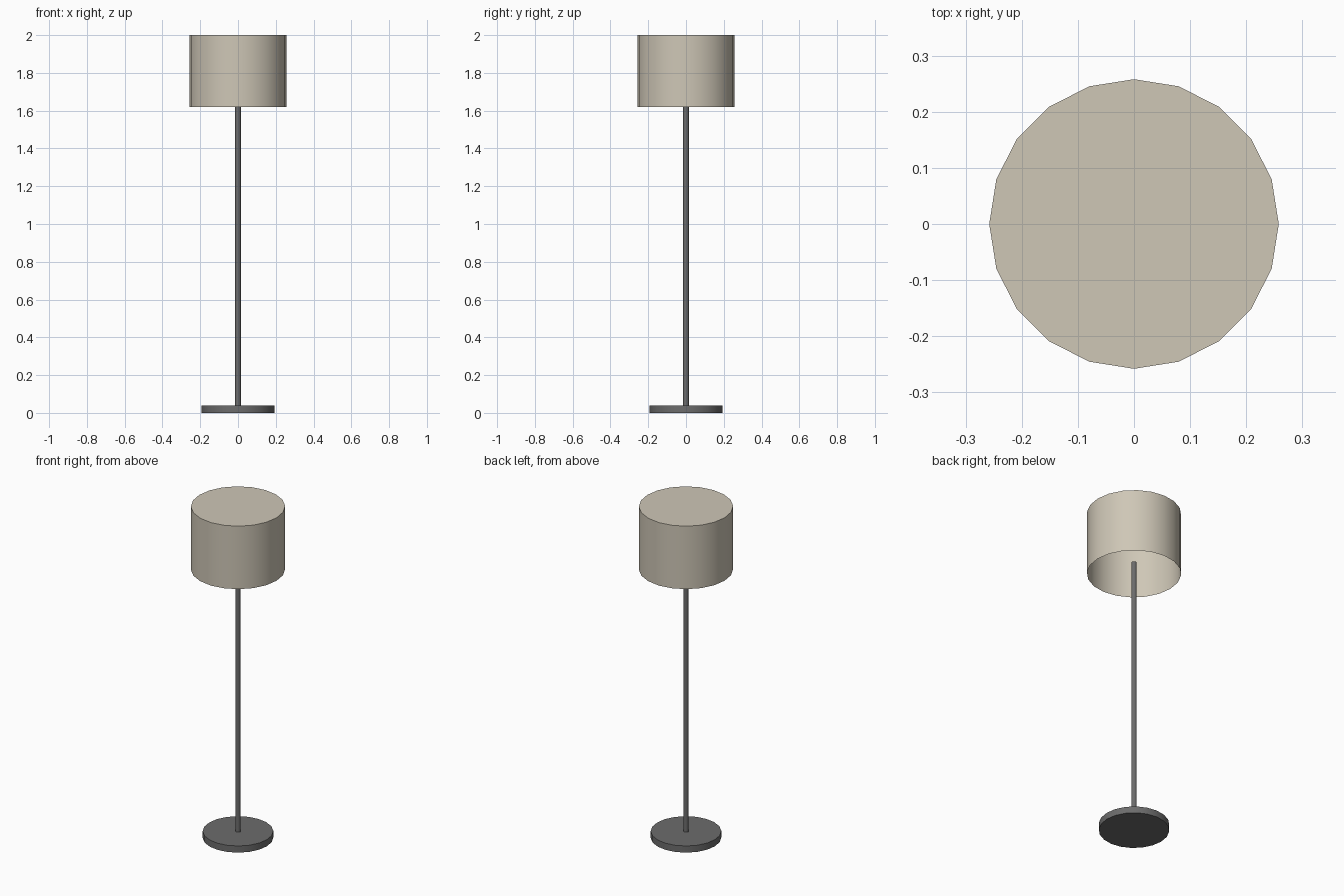
import bpy, bmesh
from math import radians

if "Cube" in bpy.data.objects:
    bpy.data.objects.remove(bpy.data.objects["Cube"])

SIDES = 20


def material(name, rgb):
    m = bpy.data.materials.new(name)
    m.diffuse_color = (*rgb, 1.0)
    m.use_nodes = True
    m.node_tree.nodes["Principled BSDF"].inputs["Base Color"].default_value = m.diffuse_color
    return m


def cylinder(name, radius, z0, z1, mat, open_bottom=False):
    """Upright cylinder whose first corner lies on the x axis."""
    bpy.ops.mesh.primitive_cylinder_add(
        vertices=SIDES, radius=radius, depth=z1 - z0, location=(0, 0, (z0 + z1) / 2))
    ob = bpy.context.object
    ob.name = name
    ob.data.materials.append(mat)
    if open_bottom:
        bm = bmesh.new()
        bm.from_mesh(ob.data)
        bottom = [f for f in bm.faces if f.normal.z < -0.9]
        bmesh.ops.delete(bm, geom=bottom, context='FACES_ONLY')
        bm.to_mesh(ob.data)
        bm.free()
    bpy.ops.object.shade_smooth_by_angle(angle=radians(30))
    return ob


metal = material("dark grey metal", (0.15, 0.15, 0.15))
fabric = material("cream fabric", (0.62, 0.57, 0.47))

# Round foot, slim pole ending inside the shade, and thin drum shade open below
cylinder("base", 0.193, 0.0, 0.04, metal)
cylinder("pole", 0.015, 0.01, 1.69, metal)
cylinder("shade", 0.258, 1.62, 2.0, fabric, open_bottom=True)
